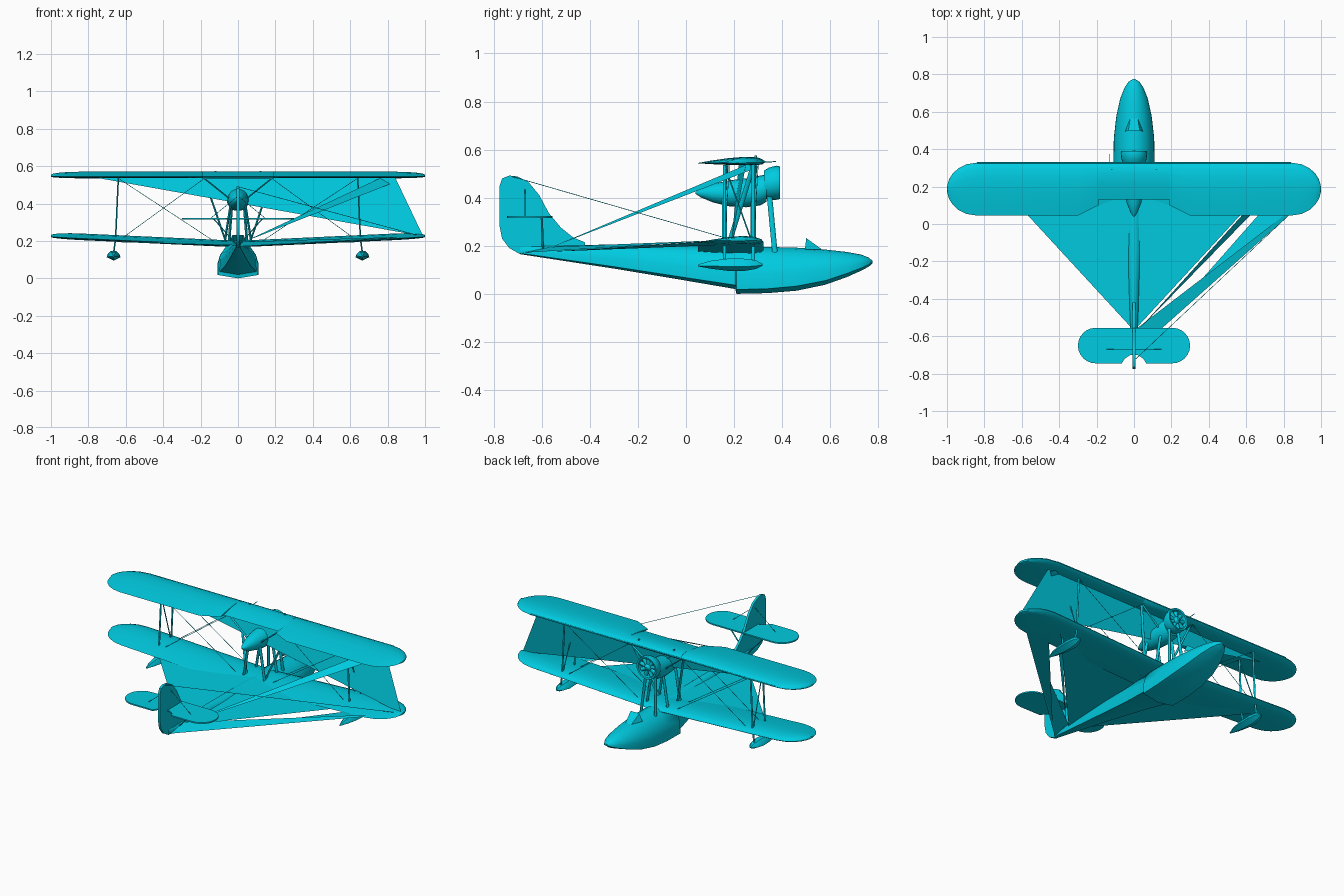
import bpy, bmesh, math
from mathutils import Vector

mat = bpy.data.materials.new("teal_paint")
mat.diffuse_color = (0.0, 0.6, 0.75, 1)


def finish(name, bm, angle=35):
    bmesh.ops.recalc_face_normals(bm, faces=bm.faces)
    me = bpy.data.meshes.new(name)
    bm.to_mesh(me)
    bm.free()
    me.materials.append(mat)
    ob = bpy.data.objects.new(name, me)
    bpy.context.collection.objects.link(ob)
    bpy.ops.object.select_all(action='DESELECT')
    ob.select_set(True)
    bpy.context.view_layer.objects.active = ob
    bpy.ops.object.shade_smooth_by_angle(angle=math.radians(angle))
    return ob


def loft(name, rings, angle=35):
    bm = bmesh.new()
    vs = [[bm.verts.new(p) for p in r] for r in rings]
    n = len(rings[0])
    for a, b in zip(vs, vs[1:]):
        for i in range(n):
            j = (i + 1) % n
            bm.faces.new((a[i], a[j], b[j], b[i]))
    bm.faces.new(vs[0])
    bm.faces.new(vs[-1])
    return finish(name, bm, angle)


def rod(name, a, b, r=0.006, chord=1.0, n=8):
    # strut of oval section, long way along y
    a, b = Vector(a), Vector(b)
    d = (b - a).normalized()
    u = Vector((0, 1, 0)) - d * d.y
    u = u.normalized() if u.length > 0.1 else Vector((1, 0, 0))
    v = d.cross(u)
    angs = [2 * math.pi * i / n for i in range(n)]
    return loft(name, [[p + u * r * chord * math.cos(t) + v * r * math.sin(t) for t in angs] for p in (a, b)], 60)


def plate(name, outline, place, half):
    return loft(name, [[place(a, b, h) for a, b in outline] for h in (-half, half)])


def sheet(name, *pts):
    bm = bmesh.new()
    bm.faces.new([bm.verts.new(p) for p in pts])
    return finish(name, bm)


# Hull: rings of half width, keel, chine and deck heights
def hull_ring(y, w, k, c, t):
    h = t - c
    half = [(w, c), (w * 0.99, c + h * 0.35), (w * 0.87, c + h * 0.6),
            (w * 0.62, c + h * 0.83), (w * 0.3, c + h * 0.96)]
    return ([(0, y, k)] + [(x, y, z) for x, z in half] + [(0, y, t)]
            + [(-x, y, z) for x, z in reversed(half)])


loft("hull", [hull_ring(*s) for s in [
    (0.775, 0.006, 0.126, 0.13, 0.138), (0.76, 0.03, 0.113, 0.121, 0.151),
    (0.73, 0.05, 0.097, 0.108, 0.163), (0.67, 0.074, 0.07, 0.085, 0.174),
    (0.58, 0.094, 0.038, 0.055, 0.184), (0.46, 0.108, 0.013, 0.032, 0.192),
    (0.34, 0.11, 0.003, 0.021, 0.195), (0.21, 0.108, 0.0, 0.018, 0.197),
    (0.205, 0.098, 0.02, 0.036, 0.197), (0, 0.068, 0.055, 0.067, 0.199),
    (-0.3, 0.04, 0.105, 0.113, 0.205), (-0.69, 0.01, 0.165, 0.169, 0.2)]])

# Wings: an aerofoil swept along the span with round tips
FOIL = [(0, 0), (0.03, 0.3), (0.12, 0.55), (0.3, 0.68), (0.55, 0.5), (0.8, 0.2),
        (1, -0.1), (0.8, -0.22), (0.5, -0.32), (0.2, -0.36), (0.05, -0.25)]


def wing(name, lead, trail, z0, rise, thick, cut=None):
    xs = [0.2, 0.3, 0.55, 0.84] + [0.84 + 0.16 * math.sin(math.radians(a))
                                   for a in (20, 38, 54, 68, 80, 88)]
    xs = ([0.0, 0.19, 0.191] if cut else [0.0]) + xs
    rings = []
    for x in [-x for x in reversed(xs[1:])] + xs:
        ax = abs(x)
        f = math.sqrt(max(0, 1 - (max(0, ax - 0.84) / 0.16) ** 2))
        mid, half = (lead + trail) / 2, (lead - trail) / 2 * f
        le, te = mid + half, mid - half
        if cut and ax < 0.1905:
            te = cut
        elif cut and ax < 0.3:
            te = trail + 0.05 * (0.3 - ax) / 0.1
        th = thick * (0.25 + 0.75 * f)
        rings.append([(x, le - (le - te) * t, z0 + rise * ax + th * z) for t, z in FOIL])
    return loft(name, rings)


wing("upper_wing", 0.328, 0.045, 0.547, 0, 0.034, cut=0.13)
wing("lower_wing", 0.322, 0.05, 0.178, 0.046, 0.034)

# Tail fin and tailplane
fin = [(-0.69, 0.165), (-0.735, 0.19), (-0.765, 0.23), (-0.775, 0.28), (-0.775, 0.45),
       (-0.765, 0.48), (-0.735, 0.492), (-0.7, 0.488), (-0.655, 0.465), (-0.61, 0.41),
       (-0.57, 0.335), (-0.52, 0.275), (-0.47, 0.235), (-0.42, 0.214), (-0.42, 0.18)]
plate("tail_fin", fin, lambda a, b, h: (h, a, b), 0.007)
tip = [(0.205 + 0.095 * math.cos(math.radians(t)), -0.65 + 0.095 * math.sin(math.radians(t)))
       for t in range(90, -91, -15)]
side = tip + [(0.065, -0.745), (0.05, -0.72), (0.02, -0.7)]
plate("tailplane", side + [(-x, y) for x, y in reversed(side)], lambda a, b, h: (a, b, 0.319 + h), 0.004)


# Engine nacelle, cowling, cylinders and hub
def circle(y, z, r, n=20):
    return [(r * math.cos(2 * math.pi * i / n), y, z + r * math.sin(2 * math.pi * i / n)) for i in range(n)]


loft("engine_nacelle", [circle(*s) for s in [
    (0.04, 0.42, 0.004), (0.06, 0.42, 0.018), (0.11, 0.419, 0.038), (0.18, 0.418, 0.054),
    (0.25, 0.42, 0.06), (0.31, 0.43, 0.062), (0.335, 0.44, 0.057)]])
loft("engine_cowling", [circle(*s) for s in [
    (0.325, 0.455, 0.058), (0.345, 0.458, 0.067), (0.375, 0.462, 0.071), (0.39, 0.462, 0.068),
    (0.388, 0.462, 0.058), (0.345, 0.462, 0.054)]])
for i in range(9):
    a = 2 * math.pi * i / 9 + math.pi / 2
    rod("engine_cylinder", (0.015 * math.cos(a), 0.365, 0.462 + 0.015 * math.sin(a)),
        (0.055 * math.cos(a), 0.365, 0.462 + 0.055 * math.sin(a)), 0.012)
loft("engine_hub", [circle(0.345, 0.462, 0.024), circle(0.375, 0.462, 0.022), circle(0.392, 0.462, 0.008)])

# Windscreen, slat, rear spar and wing-top fittings
for s in (1, -1):
    sheet("windscreen_side", (s * 0.048, 0.495, 0.185), (s * 0.03, 0.5, 0.232), (s * 0.02, 0.565, 0.185))
    rod("wing_top_fitting", (s * 0.12, 0.29, 0.555), (s * 0.12, 0.29, 0.575), 0.005)
sheet("windscreen_front", (0.03, 0.5, 0.232), (-0.03, 0.5, 0.232), (-0.02, 0.565, 0.185), (0.02, 0.565, 0.185))
rod("leading_edge_slat", (-0.84, 0.327, 0.55), (0.84, 0.327, 0.55), 0.004)
rod("spar_rail", (-0.19, 0.165, 0.536), (0.19, 0.165, 0.536), 0.006)
rod("air_probe", (-0.13, 0.32, 0.548), (-0.13, 0.375, 0.55), 0.002)

# Struts, wires and floats on both sides
for s in (1, -1):
    for y in (0.16, 0.28):
        rod("interplane_strut", (s * 0.64, y, 0.535), (s * 0.655, y, 0.2), 0.004, 1.7)
        rod("float_strut", (s * 0.655, y, 0.21), (s * 0.665, y, 0.135), 0.004, 1.7)
        rod("cabane_strut", (s * 0.18, y + 0.01, 0.534), (s * 0.05, y, 0.43), 0.004, 1.8)
        rod("engine_leg", (s * 0.035, y, 0.42), (s * 0.075, y, 0.17), 0.006, 1.8)
        rod("cabane_wire", (s * 0.18, y + 0.02, 0.534), (s * 0.64, y, 0.2), 0.0015, 1, 5)
        rod("outer_wire", (s * 0.64, y, 0.535), (s * 0.1, y, 0.18), 0.0015, 1, 5)
    rod("interplane_diagonal", (s * 0.64, 0.16, 0.535), (s * 0.655, 0.28, 0.2), 0.003)
    rod("cabane_diagonal", (s * 0.18, 0.28, 0.534), (s * 0.06, 0.17, 0.18), 0.005, 2)
    rod("front_engine_leg", (s * 0.03, 0.345, 0.43), (s * 0.05, 0.37, 0.17), 0.007, 1.6)
    rod("tail_strut", (s * 0.13, -0.6, 0.318), (s * 0.012, -0.595, 0.185), 0.003, 1.5)
    rod("tail_wire", (s * 0.15, -0.67, 0.318), (0, -0.67, 0.44), 0.0015, 1, 5)
    rings = []
    for y, w, k, t in [(0.05, 0.004, 0.114, 0.122), (0.1, 0.022, 0.105, 0.137), (0.17, 0.034, 0.096, 0.146),
                       (0.24, 0.037, 0.095, 0.146), (0.29, 0.026, 0.103, 0.14), (0.318, 0.005, 0.117, 0.125)]:
        c = k + (t - k) * 0.35
        rings.append([(s * 0.665 + u * w, y, z) for u, z in
                      [(0, k), (1, c), (0.85, (c + t) / 2), (0.4, t), (-0.4, t), (-0.85, (c + t) / 2), (-1, c)]])
    loft("wing_float", rings)

# Thin stretched panels between the wings and the tail
sheet("wing_gap_panel", (-0.77, 0.22, 0.54), (0.84, 0.25, 0.54), (0.99, 0.19, 0.225))
sheet("lower_tail_panel", (-0.7, 0.19, 0.195), (0.7, 0.19, 0.195), (0, -0.57, 0.176))
sheet("rising_tail_panel", (0.02, -0.57, 0.19), (0.78, 0.27, 0.545), (0.84, 0.27, 0.515))
sheet("side_tail_panel", (0.12, -0.57, 0.175), (0.79, 0.19, 0.205), (0.99, 0.19, 0.225))
sheet("keel_tail_panel", (0, -0.69, 0.17), (0.0, -0.57, 0.195), (0.99, 0.19, 0.225))
rod("aerial_wire", (0, -0.73, 0.49), (0.98, 0.19, 0.225), 0.0015, 1, 5)
